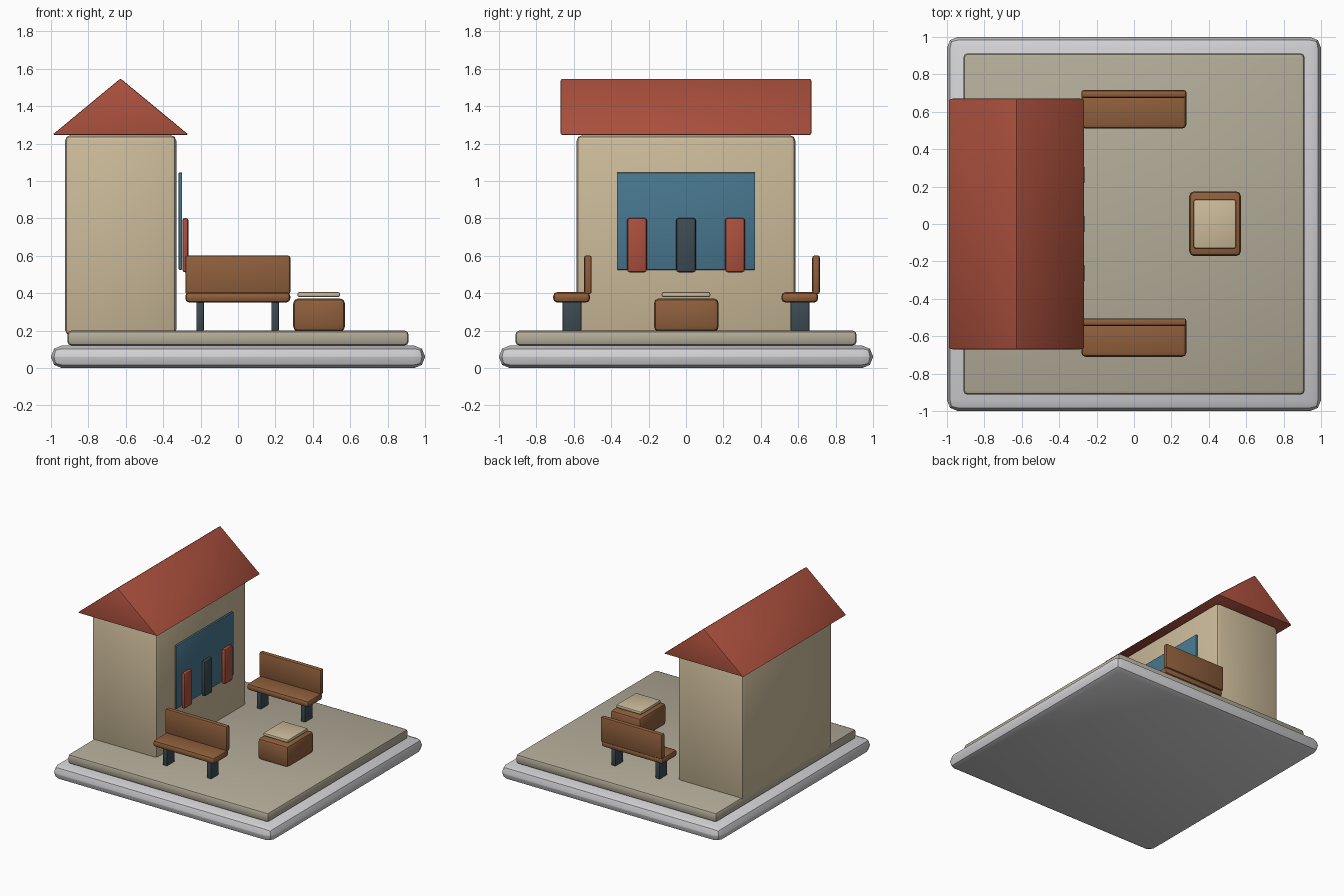
import bpy
import bmesh
from math import radians

old = bpy.data.objects.get("Cube")
if old:
    bpy.data.objects.remove(old, do_unlink=True)


def material(name, r, g, b):
    """Make a flat material from 0-255 display values."""
    def linear(c):
        c /= 255
        return c / 12.92 if c <= 0.04045 else ((c + 0.055) / 1.055) ** 2.4
    colour = (linear(r), linear(g), linear(b), 1)
    mat = bpy.data.materials.new(name)
    mat.use_nodes = True
    mat.diffuse_color = colour
    mat.node_tree.nodes["Principled BSDF"].inputs["Base Color"].default_value = colour
    return mat


pale_grey = material("pale grey", 210, 210, 213)
stone = material("stone", 179, 172, 153)
plaster = material("cream plaster", 204, 187, 154)
brick_red = material("brick red", 171, 80, 61)
wood = material("brown wood", 143, 95, 60)
teal = material("teal blue", 72, 119, 143)
charcoal = material("charcoal", 61, 75, 82)


def finish(obj, mat, bevel, segments):
    obj.data.materials.append(mat)
    mod = obj.modifiers.new("rounded edges", "BEVEL")
    mod.width = bevel
    mod.segments = segments
    bpy.ops.object.select_all(action="DESELECT")
    obj.select_set(True)
    bpy.context.view_layer.objects.active = obj
    bpy.ops.object.modifier_apply(modifier=mod.name)
    bpy.ops.object.shade_smooth_by_angle(angle=radians(35))
    return obj


def box(name, mat, x, y, z, bevel=0.01, segments=2):
    """Rounded box filling the given (low, high) ranges."""
    spans = (x, y, z)
    bpy.ops.mesh.primitive_cube_add(size=1, location=[sum(s) / 2 for s in spans])
    obj = bpy.context.object
    obj.name = name
    obj.scale = [s[1] - s[0] for s in spans]
    bpy.ops.object.transform_apply(location=False, rotation=False, scale=True)
    return finish(obj, mat, bevel, segments)


def roof(name, mat, profile, y0, y1):
    """Gable prism running along y."""
    bm = bmesh.new()
    face = bm.faces.new([bm.verts.new((x, y0, z)) for x, z in profile])
    end = bmesh.ops.extrude_face_region(bm, geom=[face])["geom"]
    verts = [g for g in end if isinstance(g, bmesh.types.BMVert)]
    bmesh.ops.translate(bm, vec=(0, y1 - y0, 0), verts=verts)
    bmesh.ops.recalc_face_normals(bm, faces=bm.faces)
    mesh = bpy.data.meshes.new(name)
    bm.to_mesh(mesh)
    bm.free()
    obj = bpy.data.objects.new(name, mesh)
    bpy.context.collection.objects.link(obj)
    return finish(obj, mat, 0.008, 2)


# Ground slabs
box("base_slab", pale_grey, (-1, 1), (-1, 1), (0, 0.12), 0.058)
box("paving", stone, (-0.912, 0.912), (-0.912, 0.912), (0.12, 0.2), 0.022)

# Building with gable roof
box("building_walls", plaster, (-0.925, -0.33), (-0.585, 0.585), (0.175, 1.245), 0.03)
roof("gable_roof", brick_red, [(-0.992, 1.247), (-0.264, 1.247), (-0.628, 1.548)], -0.67, 0.67)

# Display panel with upright bars in front of it
box("wall_panel", teal, (-0.317, -0.299), (-0.37, 0.37), (0.525, 1.045), 0.004)
for name, mat, y in (("right_bar", brick_red, -0.262),
                     ("middle_bar", charcoal, 0),
                     ("left_bar", brick_red, 0.262)):
    box(name, mat, (-0.297, -0.265), (y - 0.053, y + 0.053), (0.512, 0.802), 0.013)

# Two benches, both with the backrest on the +y side
for side, y in (("right", -0.61), ("left", 0.61)):
    box(side + "_bench_seat", wood, (-0.282, 0.28), (y - 0.1, y + 0.097), (0.35, 0.406), 0.022)
    box(side + "_bench_back", wood, (-0.282, 0.28), (y + 0.065, y + 0.106), (0.395, 0.602), 0.013)
    for end, x in (("rear", -0.203), ("front", 0.198)):
        box(f"{side}_bench_{end}_leg", charcoal, (x - 0.02, x + 0.02),
            (y - 0.05, y + 0.05), (0.195, 0.362), 0.008)

# Low table with a pale top
box("table_block", wood, (0.295, 0.572), (-0.172, 0.175), (0.195, 0.372), 0.027)
box("table_top", plaster, (0.318, 0.546), (-0.13, 0.13), (0.379, 0.406), 0.01)
